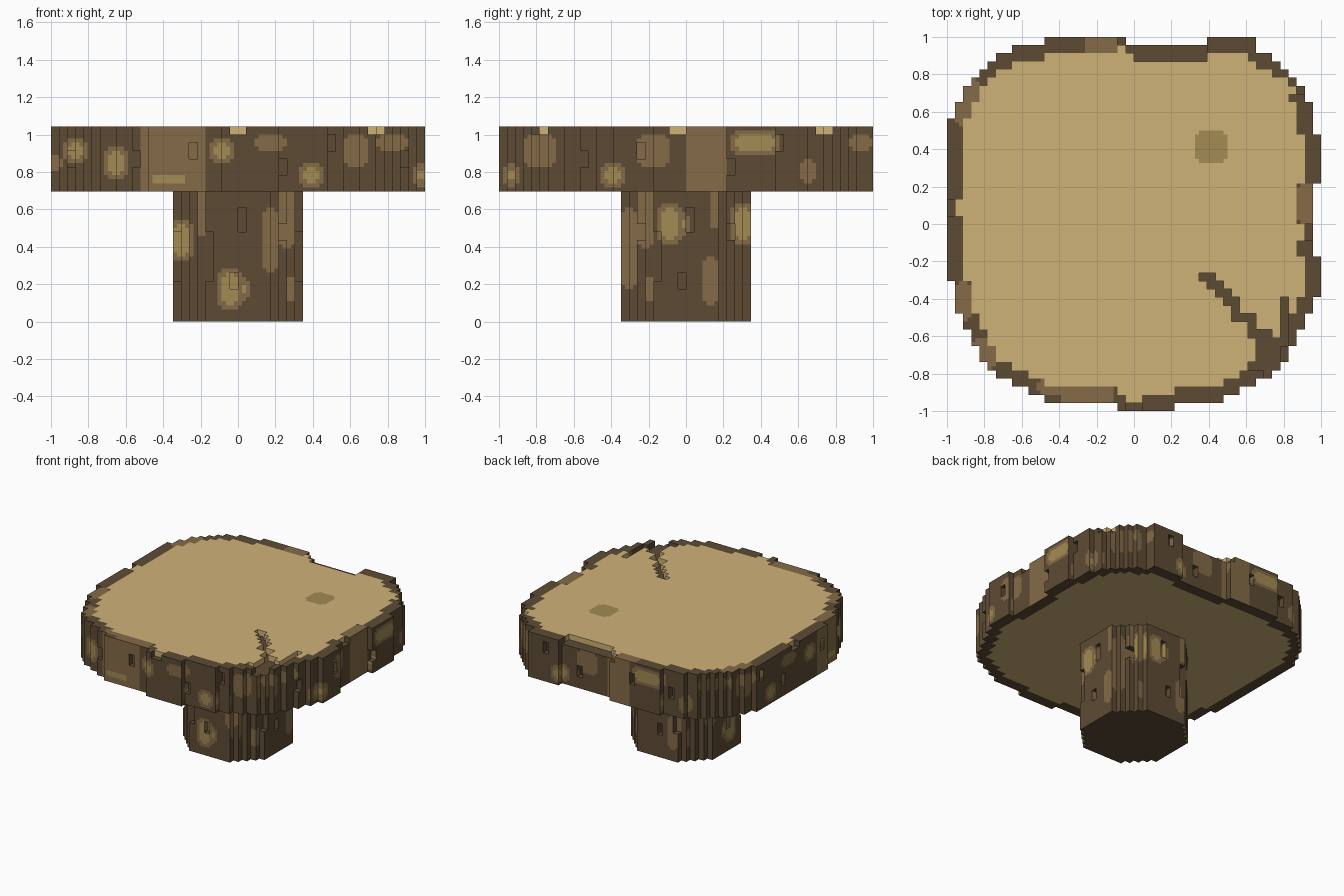
import bpy, bmesh
from mathutils import Vector

cube = bpy.data.objects.get("Cube")
if cube:
    bpy.data.objects.remove(cube)

R = 23       # slab radius in blocks
U = 1 / R    # size of one block


def srgb(h):
    c = [int(h[i:i + 2], 16) / 255 for i in (0, 2, 4)]
    return [((v + 0.055) / 1.055) ** 2.4 for v in c] + [1]


def material(name, h):
    m = bpy.data.materials.new(name)
    m.use_nodes = True
    m.diffuse_color = srgb(h)
    m.node_tree.nodes["Principled BSDF"].inputs["Base Color"].default_value = srgb(h)
    return m


BARK, BROWN, MOSS, WOOD = range(4)
MATS = [material("dark_bark", "5D4B34"), material("brown_bark", "856B48"),
        material("olive_bark", "A28B53"), material("pale_wood", "CFB277")]
SIDES = {"front": (0, -1, 0), "back": (0, 1, 0), "right": (1, 0, 0), "left": (-1, 0, 0)}
DIRS = {**SIDES, "top": (0, 0, 1), "bottom": (0, 0, -1)}


def shift(c, d):
    return tuple(a + b for a, b in zip(c, d))


def build(name, cells, colour):
    """Skin a set of blocks in quarter faces, colour each by rule, merge flat areas."""
    bm = bmesh.new()
    verts = {}
    for c in sorted(cells):
        for side, d in DIRS.items():
            if shift(c, d) in cells:
                continue
            a = next(i for i in range(3) if d[i])
            for s, t in ((0, 0), (1, 0), (0, 1), (1, 1)):
                loop = []
                for p, q in ((0, 0), (1, 0), (1, 1), (0, 1)):
                    v = [2 * i for i in c]
                    v[a] += 2 * (d[a] > 0)
                    v[(a + 1) % 3] += s + p
                    v[(a + 2) % 3] += t + q
                    loop.append(tuple(v))
                if d[a] < 0:
                    loop.reverse()
                for v in loop:
                    if v not in verts:
                        verts[v] = bm.verts.new(Vector(v) * U / 2)
                face = bm.faces.new([verts[v] for v in loop])
                face.material_index = colour(c, side, face.calc_center_median() / U)
    bmesh.ops.dissolve_limit(bm, angle_limit=0.01, verts=bm.verts[:], edges=bm.edges[:],
                             delimit={'MATERIAL'})
    me = bpy.data.meshes.new(name)
    bm.to_mesh(me)
    bm.free()
    for m in MATS:
        me.materials.append(m)
    bpy.context.collection.objects.link(bpy.data.objects.new(name, me))


def patch_colour(patches, u, v):
    """Patches have trimmed corners; olive ones get a thin brown border."""
    for m, u0, u1, v0, v1 in patches:
        du, dv = max(u0 - u, u - u1), max(v0 - v, v - v1)
        if max(du, dv) < 0 and min(du, dv) < -0.5:
            return m
        if m == MOSS and max(du, dv) < 0.5 and min(du, dv) < 0:
            return BROWN
    return BARK


def bark_colour(front, right, p, side):
    """The left repeats the front pattern; the back mirrors the right one."""
    k = p.y if side in ("right", "left") else p.x
    if side == "back":
        k = -k
    return patch_colour(front if side in ("front", "left") else right, k, p.z)


def notch(cells, side, k, z0, z1):
    """Remove the outermost blocks of one side; return the blocks laid bare."""
    d = SIDES[side]
    a = 0 if d[0] else 1
    bare = set()
    for z in range(z0, z1):
        line = [c for c in cells if c[1 - a] == k and c[2] == z]
        outer = max(line, key=lambda c: c[a] * d[a])
        cells.discard(outer)
        bare.add(shift(outer, [-i for i in d]))
    return bare


# ---- slab outline: a rounded square, fuller at the back, with uneven outermost rows
def in_plan(x, y):
    if y == R - 1:
        return -11 <= x < -1 or 9 <= x < 15
    if x == R - 1:
        return -9 <= y < -4 or 5 <= y < 11
    if y == -R:
        return -2 <= x < 5
    if x == -R:
        return -7 <= y < 13
    n, limit = (3.5, 0.992) if y >= 0 else (2.65, 0.98)
    return sum((abs(v + 0.5) / R) ** n for v in (x, y)) < limit


plan = {(x, y) for x in range(-R, R) for y in range(-R, R) if in_plan(x, y)}
# wood core, two blocks inside the bark
core = {(x, y) for x, y in plan
        if all((x + i, y + j) in plan for i in range(-2, 3) for j in range(-2, 3)
               if abs(i) + abs(j) <= 2)}
slab = {(x, y, z) for x, y in plan for z in range(16, 24)}

# crack across the top, one block deep and wider near the rim
cracked = set()
for path in ([(8, -7), (10, -8), (12, -11), (15, -14), (18, -15)], [(18, -14), (18, -10)],
             [(15, -15), (15, -18)], [(16, -15), (16, -18)], [(17, -15), (17, -18)]):
    for (x0, y0), (x1, y1) in zip(path, path[1:]):
        n = abs(x1 - x0) + abs(y1 - y0)
        cracked |= {(round(x0 + (x1 - x0) * i / n), round(y0 + (y1 - y0) * i / n))
                    for i in range(n + 1)}
cracked &= plan
slab -= {(x, y, 23) for x, y in cracked}

# worn rim in the back bay, chips that bare pale wood, and grooves in the bark
slab -= {(x, y, 23) for x, y in plan - core if -1 < x < 9 and y >= 20}
bare = set()
for side, ks in (("front", (-1, 0, 16)), ("right", (-18, -2, -1, 16, 17)),
                 ("left", (1, 2)), ("back", (-2, -1))):
    for k in ks:
        bare |= notch(slab, side, k, 23, 24)
for side in SIDES:
    for k, z in ((-13, 19), (-6, 20), (5, 18), (11, 21)):
        notch(slab, side, k, z, z + 2)

SLAB_FRONT = [(MOSS, -11, -6, 17, 18), (BROWN, -12, -4, 15, 25), (MOSS, -3, -1, 20, 22),
              (MOSS, 8, 10, 17, 19), (BROWN, 2, 6, 21, 23), (BROWN, 13, 16, 19, 23),
              (BROWN, 17, 21, 21, 23), (MOSS, -21, -19, 20, 22), (MOSS, -16, -14, 18, 21),
              (MOSS, 22, 23, 17, 19), (MOSS, -23, -22, 19, 20)]
SLAB_RIGHT = [(BROWN, -20, -16, 19, 23), (MOSS, -22, -21, 17, 19), (MOSS, -10, -8, 17, 19),
              (BROWN, -6, -2, 19, 23), (BROWN, 0, 5, 15, 25), (MOSS, 6, 11, 21, 23),
              (BROWN, 14, 16, 17, 20), (BROWN, 20, 23, 21, 23)]
RIM = [(BROWN, -22, -20, -12, -7), (BROWN, -22, -19, 12, 18), (BROWN, -6, -2, 20, 24),
       (BROWN, 20, 23, 0, 5), (BROWN, -9, -2.5, -23, -19), (BROWN, -12, -8, -21, -19),
       (BROWN, -20, -17, -18, -14)]
KNOT = [(7.5, 11.5)]


def slab_colour(c, side, p):
    x, y, z = c
    if side == "bottom":
        return WOOD if (x, y) in core else BARK
    if c in bare:
        return WOOD
    if side == "top":
        if z < 23:
            return BARK
        if (x, y) not in core:
            return patch_colour(RIM, p.x, p.y)
        # round-cornered knot
        dx, dy = abs(p.x - 9.5), abs(p.y - 9.5)
        return MOSS if max(dx, dy) < 2 and dx + dy < 3.4 else WOOD
    if (x, y) in core:
        return WOOD
    return bark_colour(SLAB_FRONT, SLAB_RIGHT, p, side)


build("table_top", slab, slab_colour)

# ---- stem: a square post with stepped corners and grooved bark
stem = {(x, y, z) for x in range(-8, 8) for y in range(-8, 8) for z in range(16)
        if abs(x + 0.5) + abs(y + 0.5) < 11.5}
for side in SIDES:
    for k, z0, z1 in ((0, 11, 14), (-4, 5, 11), (5, 10, 12), (-1, 4, 6)):
        notch(stem, side, k, z0, z1)

STEM_FRONT = [(MOSS, -8, -6, 8, 12), (BROWN, -5, -4, 10, 17), (MOSS, -2, 0, 2, 6),
              (MOSS, 0, 1, 3, 5), (BROWN, 3, 5, 6, 14), (BROWN, 5, 7, 9, 17),
              (BROWN, 6, 7, 2, 6)]
STEM_RIGHT = [(BROWN, -8, -6, 4, 14), (BROWN, -6, -4, 9, 17), (MOSS, -3, -1, 10, 14),
              (MOSS, -1, 0, 11, 13), (BROWN, 2, 4, 2, 8), (BROWN, 3, 4, 11, 17),
              (MOSS, 6, 8, 10, 14), (BROWN, -5, -4, 2, 6)]


def stem_colour(c, side, p):
    if side in ("top", "bottom"):
        return BARK
    return bark_colour(STEM_FRONT, STEM_RIGHT, p, side)


build("stem", stem, stem_colour)
